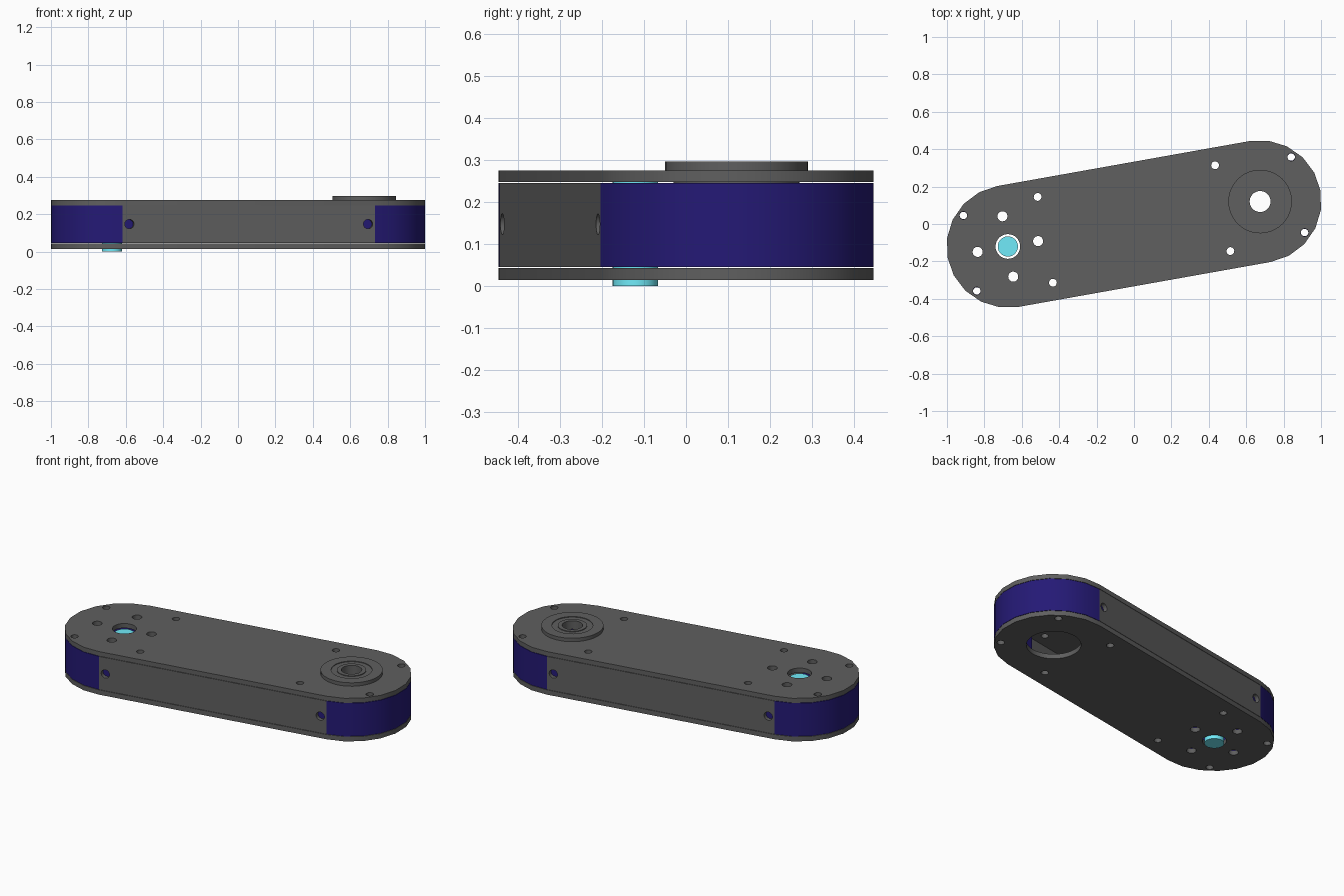
import bpy, bmesh
from math import sin, cos, pi, radians
from mathutils import Matrix

if "Cube" in bpy.data.objects:
    bpy.data.objects.remove(bpy.data.objects["Cube"])

TILT = Matrix.Rotation(radians(10.1), 4, 'Z')   # the arm lies diagonally
L, R, SEG = 0.685, 0.328, 10                    # half pivot distance, end radius


def material(name, rgb):
    m = bpy.data.materials.new(name)
    m.diffuse_color = (*rgb, 1)
    m.use_nodes = True
    m.node_tree.nodes["Principled BSDF"].inputs["Base Color"].default_value = m.diffuse_color
    return m


GREY = material("dark_grey", (0.115, 0.115, 0.115))
BLUE = material("blue", (0.018, 0.010, 0.18))
CYAN = material("cyan", (0.165, 0.83, 0.95))


def arc(cx, r, a0, a1, n, cy=0):
    return [(cx + r * cos(radians(a0 + (a1 - a0) * i / n)),
             cy + r * sin(radians(a0 + (a1 - a0) * i / n))) for i in range(n + 1)]


def circle(x, y, r, n=24):
    return arc(x, r, 0, 360, n, y)[:-1]


def finish(name, mesh, mat):
    bm = bmesh.new()
    bm.from_mesh(mesh)
    bmesh.ops.remove_doubles(bm, verts=bm.verts, dist=1e-5)
    bmesh.ops.recalc_face_normals(bm, faces=bm.faces)
    bm.to_mesh(mesh)
    bm.free()
    mesh.materials.clear()
    mesh.materials.append(mat)
    ob = bpy.data.objects.new(name, mesh)
    bpy.context.collection.objects.link(ob)


def extrude(name, loops, lo, hi, mat=GREY, place=Matrix()):
    """Filled outline with holes, extruded from lo to hi."""
    cu = bpy.data.curves.new(name, 'CURVE')
    cu.dimensions, cu.fill_mode, cu.extrude = '2D', 'BOTH', (hi - lo) / 2
    for pts in loops:
        s = cu.splines.new('POLY')
        s.points.add(len(pts) - 1)
        for p, (x, y) in zip(s.points, pts):
            p.co = (x, y, 0, 1)
        s.use_cyclic_u = True
    tmp = bpy.data.objects.new(name + "_outline", cu)
    bpy.context.collection.objects.link(tmp)
    dg = bpy.context.evaluated_depsgraph_get()
    mesh = bpy.data.meshes.new_from_object(tmp.evaluated_get(dg))
    bpy.data.objects.remove(tmp)
    mesh.transform(TILT @ place @ Matrix.Translation((0, 0, (lo + hi) / 2)))
    finish(name, mesh, mat)


def lathe(name, profile, x, mat=GREY, n=40):
    """Closed (radius, height) profile spun around a pivot."""
    bm = bmesh.new()
    rings = [[bm.verts.new((x + r * cos(2 * pi * i / n), r * sin(2 * pi * i / n), z))
              for i in range(n)] for r, z in profile]
    for a, b in zip(rings, rings[1:] + rings[:1]):
        for i in range(n):
            j = (i + 1) % n
            bm.faces.new((a[i], a[j], b[j], b[i]))
    mesh = bpy.data.meshes.new(name)
    bm.to_mesh(mesh)
    bm.free()
    mesh.transform(TILT)
    finish(name, mesh, mat)


# Cover plates: rounded outline with screw and pivot holes
outline = arc(L, R, -90, 90, SEG) + arc(-L, R, 90, 270, SEG)
screws = [circle(e * (L + dx), s * dy, 0.021, 16)
          for e in (-1, 1) for s in (-1, 1) for dx, dy in ((0.205, 0.205), (-0.203, 0.233))]
bolts = [circle(-L + 0.164 * cos(a * pi / 2), 0.164 * sin(a * pi / 2), 0.027, 20) for a in range(4)]
holes = [outline] + screws + bolts + [circle(-L, 0, 0.066, 32), circle(L, 0, 0.15, 40)]
extrude("bottom_plate", holes, 0.015, 0.0435)
extrude("top_plate", holes, 0.2475, 0.275)

# Side walls with a fixing hole near each end
for side, word in ((-1, "front"), (1, "back")):
    rect = [(-L, 0.0455), (L, 0.0455), (L, 0.2455), (-L, 0.2455)]
    place = Matrix.Translation((0, side * (R - 0.0125), 0)) @ Matrix.Rotation(pi / 2, 4, 'X')
    extrude(word + "_wall", [rect] + [circle(e * (L - 0.037), 0.147, 0.025) for e in (-1, 1)],
            -0.0125, 0.0125, GREY, place)

# Blue end spacers: half rings with short legs tucked behind the walls
for e, word in ((1, "right"), (-1, "left")):
    leg, inner, outer = L - 0.09, 0.23, R - 0.025
    cap = ([(leg, -outer), (L, -outer)] + arc(L, R, -90, 90, SEG) + [(L, outer), (leg, outer), (leg, inner)]
           + arc(L, inner, 90, -90, SEG) + [(leg, -inner)])
    bores = [circle(L + 0.205, s * 0.205, 0.02, 16) for s in (-1, 1)]
    extrude(word + "_end_spacer", [cap] + bores, 0.0455, 0.2455, BLUE,
            Matrix.Rotation(0 if e > 0 else pi, 4, 'Z'))

# Flanged bearing set into the top plate, with a shallow groove
lathe("bearing", [(0.056, 0.245), (0.15, 0.245), (0.15, 0.275), (0.17, 0.275), (0.17, 0.296),
                  (0.112, 0.296), (0.112, 0.292), (0.08, 0.292), (0.08, 0.296), (0.056, 0.296)], L)

# Motor shaft at the other pivot
extrude("shaft", [circle(-L, 0, 0.054, 40)], 0, 0.248, CYAN)

bpy.ops.object.select_all(action='SELECT')
bpy.context.view_layer.objects.active = bpy.context.selected_objects[0]
bpy.ops.object.shade_smooth_by_angle(angle=radians(30))
